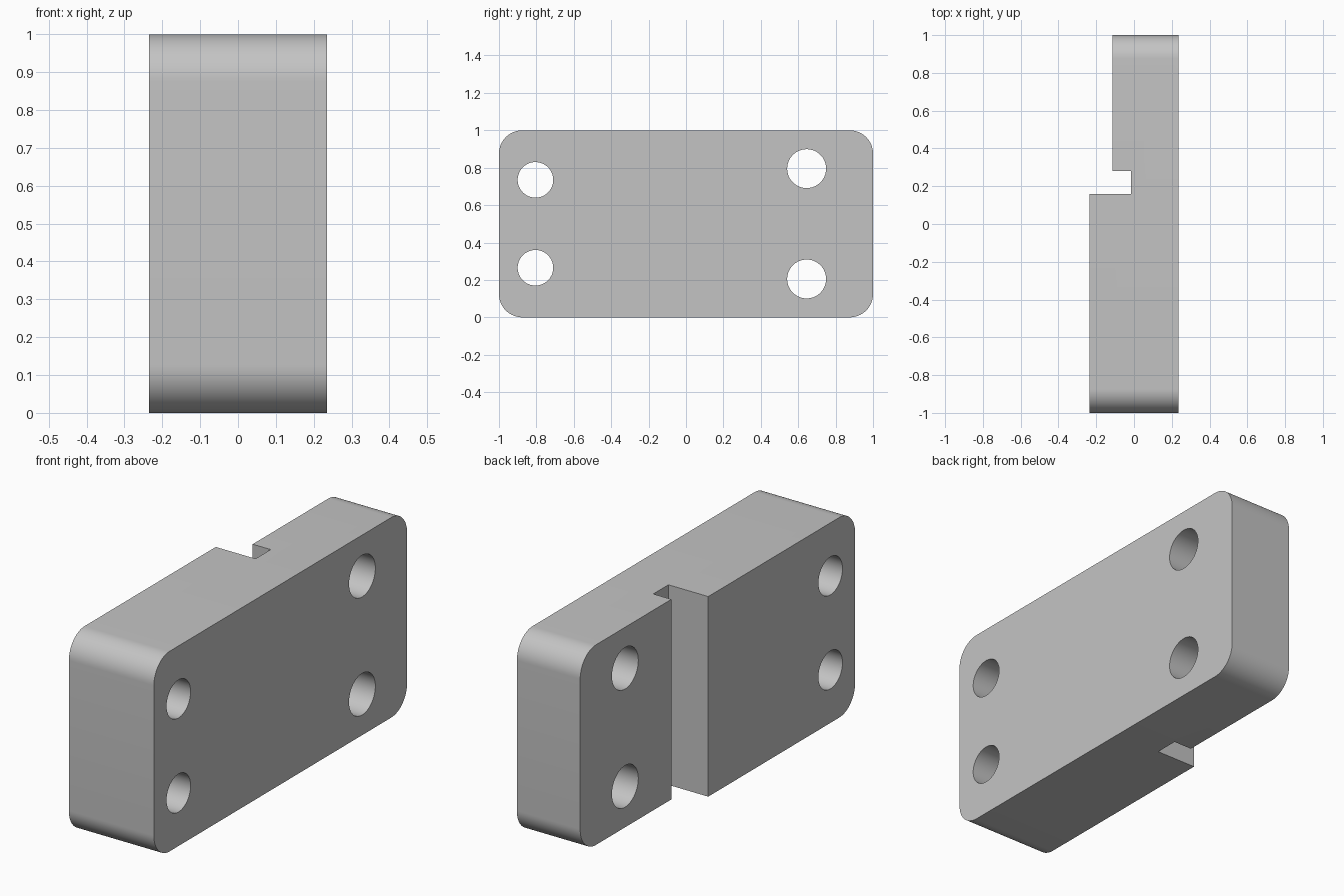
import bpy
import bmesh
from math import cos, sin, pi, radians
from mathutils import Matrix, Vector

HALF_X, HALF_Y, HEIGHT, CORNER = 0.235, 1.0, 1.0, 0.125

cube = bpy.data.objects.get("Cube")
if cube:
    bpy.data.objects.remove(cube, do_unlink=True)

grey = bpy.data.materials.new("plain_grey")
grey.use_nodes = True
colour = (0.55, 0.55, 0.55, 1)
grey.diffuse_color = colour
grey.node_tree.nodes["Principled BSDF"].inputs["Base Color"].default_value = colour


def make_object(name, bm):
    bmesh.ops.recalc_face_normals(bm, faces=bm.faces)
    mesh = bpy.data.meshes.new(name)
    bm.to_mesh(mesh)
    bm.free()
    mesh.materials.append(grey)
    obj = bpy.data.objects.new(name, mesh)
    bpy.context.collection.objects.link(obj)
    return obj


def box_cutter(name, x0, x1, y0, y1):
    """Full-height slot cutter."""
    bm = bmesh.new()
    size = Vector((x1 - x0, y1 - y0, HEIGHT + 0.2))
    centre = Vector(((x0 + x1) / 2, (y0 + y1) / 2, HEIGHT / 2))
    bmesh.ops.create_cube(bm, size=1, matrix=Matrix.Translation(centre) @ Matrix.Diagonal(size).to_4x4())
    return make_object(name, bm)


def hole_cutter(name, y, z, radius):
    """Round cutter running along x."""
    bm = bmesh.new()
    turn = Matrix.Translation((0, y, z)) @ Matrix.Rotation(pi / 2, 4, "Y")
    bmesh.ops.create_cone(bm, cap_ends=True, segments=64, radius1=radius,
                          radius2=radius, depth=1, matrix=turn)
    return make_object(name, bm)


# Plate with rounded corners, extruded along x
bm = bmesh.new()
outline = []
steps = 16
for quarter, (sy, sz) in enumerate(((1, 1), (-1, 1), (-1, -1), (1, -1))):
    for i in range(steps + 1):
        a = (quarter + i / steps) * pi / 2
        outline.append(bm.verts.new((-HALF_X,
                                     sy * (HALF_Y - CORNER) + CORNER * cos(a),
                                     HEIGHT / 2 + sz * (HEIGHT / 2 - CORNER) + CORNER * sin(a))))
face = bm.faces.new(outline)
result = bmesh.ops.extrude_face_region(bm, geom=[face])
moved = [v for v in result["geom"] if isinstance(v, bmesh.types.BMVert)]
bmesh.ops.translate(bm, verts=moved, vec=(2 * HALF_X, 0, 0))
plate = make_object("mounting_plate", bm)

# Stepped-down end, deeper groove and four through holes
cutters = [box_cutter("step_cutter", -0.5, -0.115, 0.16, 1.2),
           box_cutter("groove_cutter", -0.45, -0.015, 0.16, 0.28)]
for y, spread, radius in ((-0.805, 0.235, 0.095), (0.645, 0.295, 0.104)):
    for side in (-1, 1):
        cutters.append(hole_cutter("hole_cutter", y, HEIGHT / 2 + side * spread, radius))

bpy.ops.object.select_all(action="DESELECT")
plate.select_set(True)
bpy.context.view_layer.objects.active = plate
for cutter in cutters:
    cutter.hide_render = True
    mod = plate.modifiers.new("cut", "BOOLEAN")
    mod.operation = "DIFFERENCE"
    mod.solver = "EXACT"
    mod.object = cutter
    bpy.ops.object.modifier_apply(modifier=mod.name)
    bpy.data.objects.remove(cutter, do_unlink=True)

bpy.ops.object.shade_smooth_by_angle(angle=radians(30))
